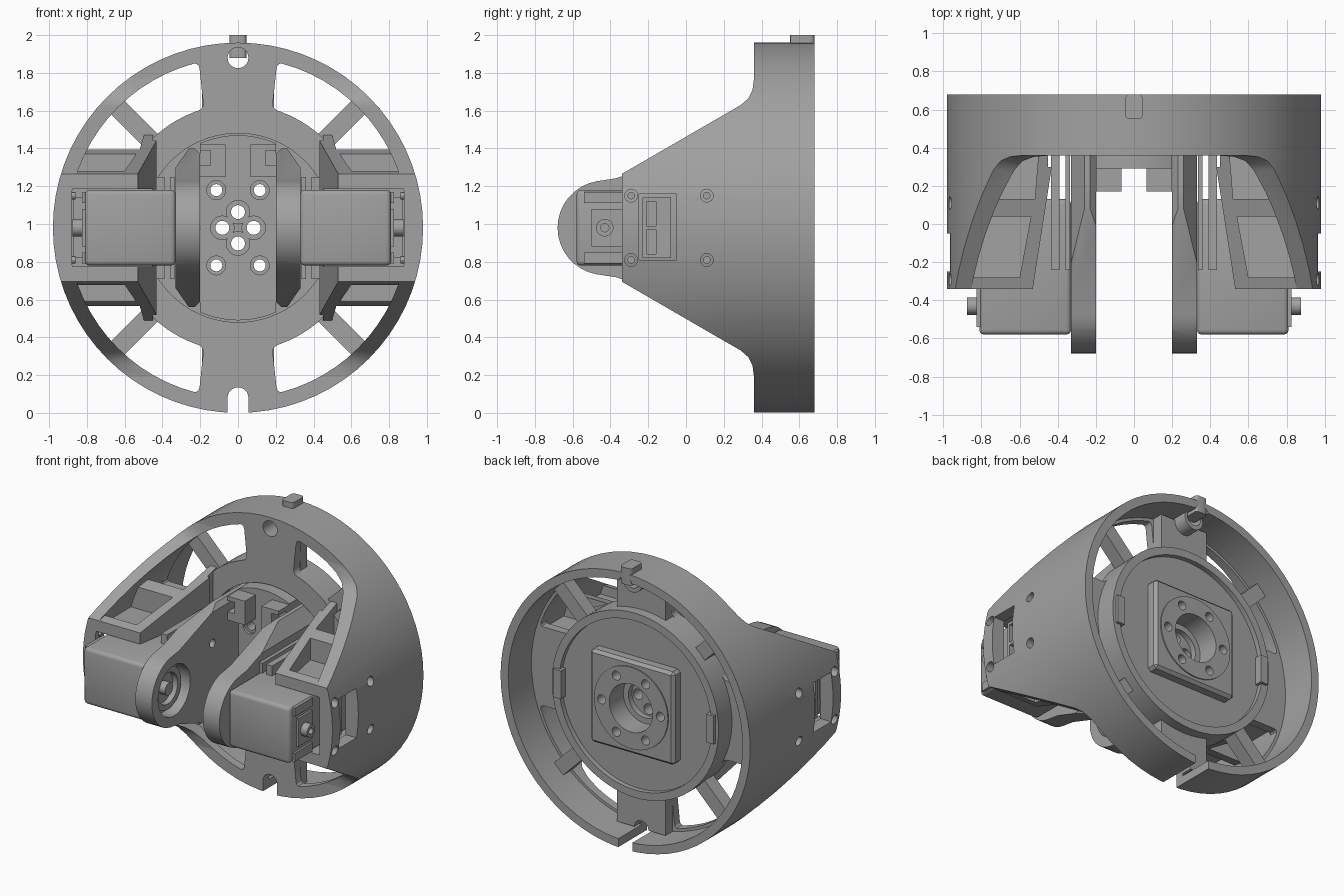
import bpy, bmesh, math
from mathutils import Vector

C = 0.98  # height of the main axis
if "Cube" in bpy.data.objects:
    bpy.data.objects.remove(bpy.data.objects["Cube"], do_unlink=True)

grey = bpy.data.materials.new("mid_grey")
grey.use_nodes = True
grey.diffuse_color = (0.36, 0.36, 0.36, 1)
grey.node_tree.nodes["Principled BSDF"].inputs["Base Color"].default_value = (0.36, 0.36, 0.36, 1)


def prism(name, pts, axis, a, b):
    """Extrude a 2D outline along an axis; heights are relative to the main axis."""
    place = {"x": lambda p, t: (t, p[0], p[1] + C),
             "y": lambda p, t: (p[0], t, p[1] + C),
             "z": lambda p, t: (p[0], p[1], t + C)}[axis]
    bm = bmesh.new()
    lo = [bm.verts.new(place(p, a)) for p in pts]
    hi = [bm.verts.new(place(p, b)) for p in pts]
    n = len(pts)
    bm.faces.new(lo)
    bm.faces.new(hi[::-1])
    for i in range(n):
        bm.faces.new((lo[i], hi[i], hi[(i + 1) % n], lo[(i + 1) % n]))
    bmesh.ops.recalc_face_normals(bm, faces=bm.faces)
    me = bpy.data.meshes.new(name)
    bm.to_mesh(me)
    bm.free()
    me.materials.append(grey)
    ob = bpy.data.objects.new(name, me)
    bpy.context.collection.objects.link(ob)
    return ob


def cyl(name, axis, r, a, b, c=(0, 0), n=32):
    return prism(name, [(c[0] + r * math.cos(2 * math.pi * i / n),
                         c[1] + r * math.sin(2 * math.pi * i / n)) for i in range(n)], axis, a, b)


def big(name, r, a, b):
    return cyl(name, "y", r, a, b, n=72)


def box(name, x0, x1, y0, y1, z0, z1):
    return prism(name, [(x0, y0), (x1, y0), (x1, y1), (x0, y1)], "z", z0, z1)


def combine(ob, *tools, op="DIFFERENCE"):
    for tool in tools:
        m = ob.modifiers.new("cut", "BOOLEAN")
        m.operation, m.solver, m.object = op, "EXACT", tool
        bpy.context.view_layer.objects.active = ob
        bpy.ops.object.modifier_apply(modifier=m.name)
        bpy.data.objects.remove(tool, do_unlink=True)
    return ob


def round_edges(ob, width, axis=None, segs=3):
    """Bevel sharp edges, optionally only those along one axis."""
    bm = bmesh.new()
    bm.from_mesh(ob.data)
    edges = [e for e in bm.edges if len(e.link_faces) == 2 and e.calc_face_angle() > 0.6
             and (axis is None or abs((e.verts[0].co - e.verts[1].co).normalized().dot(axis)) > 0.99)]
    bmesh.ops.bevel(bm, geom=edges, offset=width, segments=segs, affect="EDGES", profile=0.5)
    bm.to_mesh(ob.data)
    bm.free()
    return ob


Y = Vector((0, 1, 0))

# Ring with a front plate, spokes, windows, top hole and bottom slot
ring = combine(big("outer_ring", 0.98, 0.36, 0.68), big("c", 0.92, 0.42, 0.8))
combine(ring, box("s", -0.19, 0.19, 0.36, 0.5, 0.6, 0.9), box("s", -0.19, 0.19, 0.36, 0.5, -0.9, -0.6),
        cyl("s", "y", 0.075, 0.4, 0.6, (0, 0.89)), op="UNION")
windows = combine(big("c", 0.9, 0.2, 0.43), big("c", 0.655, 0.1, 0.6),
                  prism("c", [(-0.22, -1), (0.22, -1), (0.18, -0.62), (0.18, 0.62),
                              (0.22, 1), (-0.22, 1), (-0.18, 0.62), (-0.18, -0.62)], "y", 0.1, 0.6),
                  box("c", -1, 1, 0.1, 0.6, -0.28, 0.28))
round_edges(windows, 0.03, Y)
combine(ring, windows, big("c", 0.6, 0.3, 0.6), cyl("c", "y", 0.055, 0.2, 0.8, (0, 0.9)),
        cyl("c", "y", 0.055, 0.2, 0.8, (0, -0.9)), box("c", -0.055, 0.055, 0.2, 0.8, -1.1, -0.9))
round_edges(box("top_key", -0.045, 0.045, 0.55, 0.68, 0.9, 1.02), 0.02, Vector((0, 0, 1)))

# Diagonal ribs bridging the windows
for sx in (-1, 1):
    for sz in (-1, 1):
        d, n = Vector((sx, sz)).normalized(), Vector((-sz, sx)).normalized() * 0.05
        prism("window_rib", [d * 0.6 + n, d * 0.93 + n, d * 0.93 - n, d * 0.6 - n], "y", 0.4, 0.5)


def mirrored(half):
    return half + [(y, -z) for y, z in half[::-1]]


# Side shells: curved wall continuing the ring forward, with connector slot and screw holes
slope = [(-0.34, 0.285), (0.29, 0.65), (0.33, 0.685), (0.352, 0.73), (0.36, 0.79)]
shell = combine(prism("side_shells", mirrored(slope), "x", -1.1, 1.1),
                big("c", 0.98, -1, 1), op="INTERSECT")
combine(shell, big("c", 0.9, -1, 1), box("c", -1.2, 1.2, -0.25, -0.05, -0.17, 0.18))

# Inner frames: slanted wall, floors and cross web around each motor
frame = combine(prism("motor_frames", mirrored([(-0.34, 0.285), (0.4, 0.49)]), "x", -1, 1),
                big("c", 0.92, -1, 1), op="INTERSECT")
combine(frame, prism("c", [(-0.42, 0.37), (0.42, 0.37), (0.54, -0.4), (-0.54, -0.4)], "z", -1, 1),
        box("c", -0.45, 0.45, 0.3, 0.5, -1, 1), box("c", -1.2, 1.2, -0.25, -0.05, -0.17, 0.18))
for s in (-1, 1):
    combine(frame, box("c", min(s * 0.3, s * 0.88), max(s * 0.3, s * 0.88), -0.5, 0.16, -0.205, 0.205))
    for lo, hi in ((-1, -0.235), (0.235, 1)):
        front = prism("c", [(s * 0.54, 0.04), (s * 1.1, 0.04), (s * 1.1, -0.28), (s * 0.6, -0.28)], "z", lo, hi)
        rear = prism("c", [(s * 0.49, 0.5), (s * 1.1, 0.5), (s * 1.1, 0.13), (s * 0.52, 0.13)], "z", lo, hi)
        for pocket in (front, rear):
            combine(pocket, big("c", 0.9, -1, 1), op="INTERSECT")
            combine(frame, pocket)
for y in (-0.29, 0.11):
    for z in (-0.17, 0.17):
        combine(shell, cyl("c", "x", 0.034, -1.1, 1.1, (y, z), 16))
        for s in (-1, 1):
            cyl("shell_screw", "x", 0.02, s * 0.86, s * 0.925, (y, z), 12)

# Central disc, with a square plate and hub on its back
disc = combine(big("central_disc", 0.655, 0.36, 0.57), big("c", 0.5, 0.2, 0.43), big("c", 0.6, 0.535, 0.8))
plate = round_edges(box("square_plate", -0.33, 0.33, 0.5, 0.61, -0.33, 0.33), 0.02, segs=1)
hub = cyl("rear_hub", "y", 0.29, 0.5, 0.618, n=48)
face = combine(big("front_plate", 0.49, 0.29, 0.46), box("c", -0.2, 0.2, 0, 1, -1, 1), op="INTERSECT")
for part in (disc, plate, hub):
    combine(part, cyl("c", "y", 0.17, 0.2, 0.9, n=40))
combine(face, cyl("c", "y", 0.13, 0.42, 0.9))
for i in range(6):
    a = math.radians(60 * i)
    p = (0.23 * math.cos(a), 0.23 * math.sin(a))
    for part in (disc, plate, hub, face):
        combine(part, cyl("c", "y", 0.032, 0.1, 0.9, p, 16))
    if abs(p[0]) < 0.2:
        combine(face, cyl("c", "y", 0.05, 0.2, 0.31, p, 20))
for p in ((0, 0.083), (0, -0.083), (0.083, 0), (-0.083, 0)):
    combine(face, cyl("c", "y", 0.062, 0.2, 0.31, p, 24))
    combine(face, cyl("c", "y", 0.037, 0.1, 0.9, p, 20))

for s in (-1, 1):
    def sbox(name, x0, x1, *rest):
        return box(name, min(s * x0, s * x1), max(s * x0, s * x1), *rest)

    # Locating keys on the disc and stop blocks above the front plate
    sbox("disc_key", 0.57, 0.63, 0.5, 0.59, -0.1, 0.1)
    block = sbox("stop_block", 0.065, 0.2, 0.17, 0.3, 0.27, 0.44)
    combine(block, sbox("c", 0.145, 0.25, 0.1, 0.25, 0.33, 0.41))

    # Fork arm: rounded tip widening to the base, chamfered outside, recessed for the horn
    tip = [(-0.43 - 0.25 * math.sin(t), 0.25 * math.cos(t))
           for t in [math.radians(90 - 10 * i) for i in range(9)]]
    arm = prism("fork_arm", mirrored(tip + [(-0.37, 0.262), (0.08, 0.42), (0.43, 0.42)]),
                "x", s * 0.2, s * 0.33)
    outline = [(s * x, z) for x, z in mirrored([(0.33, 0.32), (0.26, 0.42), (0.23, 0.42), (0.2, 0.39)])]
    combine(arm, prism("c", outline, "y", -1, 1), op="INTERSECT")
    combine(arm, cyl("c", "x", 0.18, s * 0.1, s * 0.29, (-0.43, 0), 40))
    for z in (-0.17, 0.17):
        combine(arm, cyl("c", "x", 0.03, s * 0.1, s * 0.5, (0, z), 16))
    horn = cyl("horn_ring", "x", 0.15, s * 0.25, s * 0.3, (-0.43, 0), 40)
    combine(horn, cyl("c", "x", 0.11, s * 0.1, s * 0.4, (-0.43, 0)))
    cyl("horn_screw", "x", 0.045, s * 0.24, s * 0.3, (-0.43, 0), 20)

    # Motor with end cap, rear shaft and connector
    round_edges(sbox("motor_body", 0.33, 0.81, -0.58, 0.13, -0.2, 0.2), 0.025)
    sbox("motor_rail", 0.335, 0.36, -0.24, 0.4, -0.27, 0.27)
    sbox("motor_rail", 0.39, 0.435, -0.24, 0.4, -0.27, 0.27)
    for z in (-0.16, 0.16):
        sbox("motor_cap_foot", 0.8, 0.825, -0.54, -0.34, z - 0.03, z + 0.03)
    sbox("motor_end_cap", 0.8, 0.825, -0.5, -0.34, -0.1, 0.1)
    shaft = cyl("rear_shaft", "x", 0.046, s * 0.8, s * 0.875, (-0.43, 0), 24)
    combine(shaft, cyl("c", "x", 0.022, s * 0.84, s * 0.9, (-0.43, 0), 16))
    plug = sbox("connector", 0.8, 0.87, -0.23, -0.08, -0.16, 0.16)
    combine(plug, sbox("c", 0.83, 0.9, -0.21, -0.16, -0.14, -0.01), sbox("c", 0.83, 0.9, -0.21, -0.16, 0.01, 0.14))

# Smooth shading with sharp edges kept
bpy.ops.object.select_all(action="DESELECT")
for ob in bpy.context.scene.objects:
    if ob.type == "MESH":
        ob.select_set(True)
        bpy.context.view_layer.objects.active = ob
bpy.ops.object.shade_smooth_by_angle(angle=math.radians(30))
